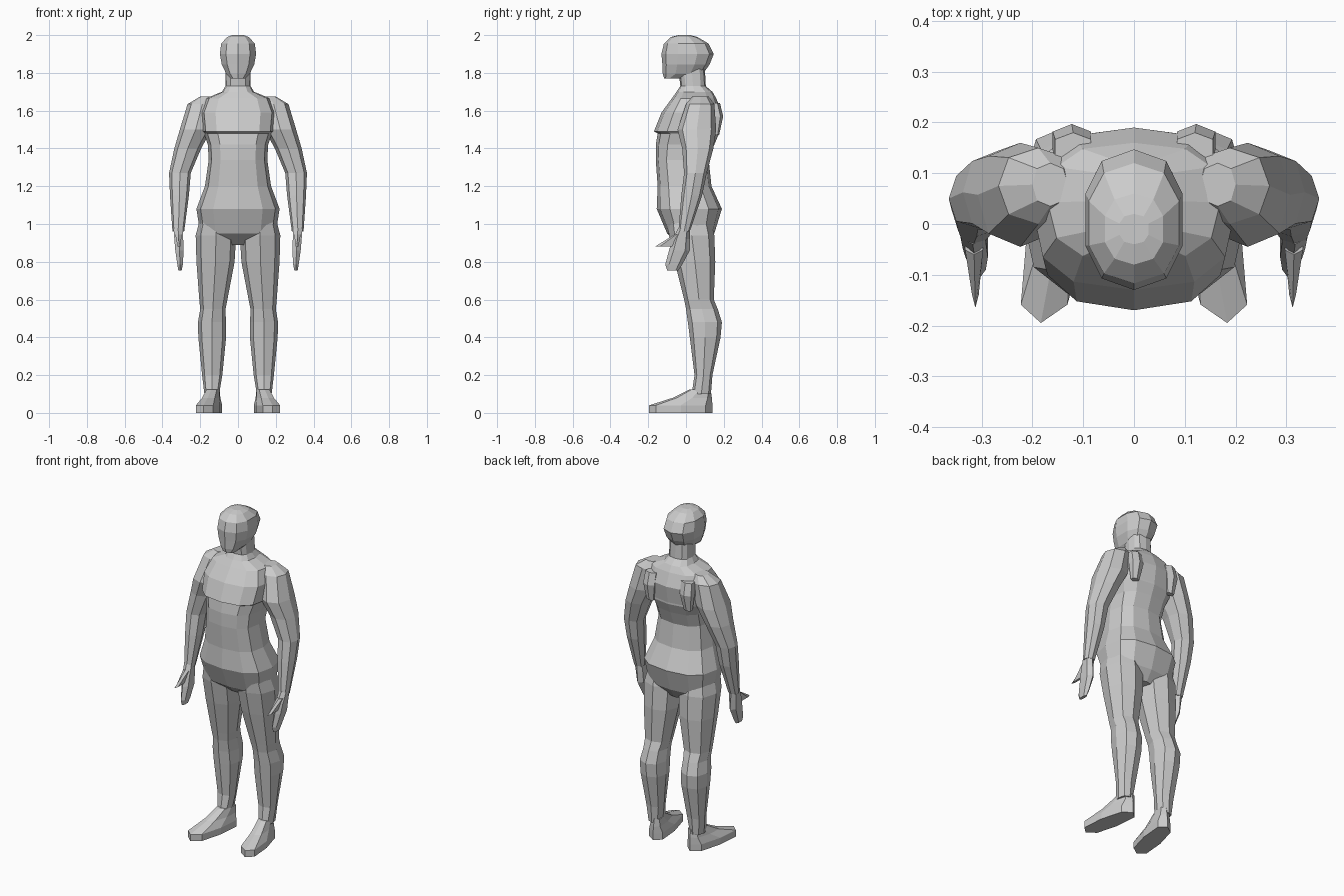
import bpy, bmesh
from math import sin, cos, tau, copysign

if "Cube" in bpy.data.objects:
    bpy.data.objects.remove(bpy.data.objects["Cube"])


def soften(value, power):
    """Push a sine or cosine outward so that the outline gets boxier."""
    return copysign(abs(value) ** power, value) if abs(value) > .001 else 0


def outline(section, sides, power, splay):
    """Horizontal polygon that fits the limits of a section."""
    height, left, right, front, back = section
    points = []
    for i in range(sides):
        angle = tau * i / sides
        x = (left + right) / 2 + soften(sin(angle), power) * (right - left) / 2
        y = (front + back) / 2 - soften(cos(angle), power) * (back - front) / 2
        points.append((x - splay * y, y, height))
    return points


def loft(name, landmarks, sides, power=.85, splay=0, pair=False):
    """Skin the sections at the landmarks; each becomes a vertex group."""
    bm = bmesh.new()
    loops = [[bm.verts.new(p) for p in outline(section, sides, power, splay)]
             for section in landmarks.values()]
    for low, high in zip(loops, loops[1:]):
        for i in range(sides):
            j = (i + 1) % sides
            bm.faces.new((low[i], low[j], high[j], high[i]))
    bm.faces.new(loops[0])
    bm.faces.new(loops[-1])
    bmesh.ops.recalc_face_normals(bm, faces=bm.faces)
    mesh = bpy.data.meshes.new(name)
    bm.to_mesh(mesh)
    bm.free()
    obj = bpy.data.objects.new(name, mesh)
    bpy.context.collection.objects.link(obj)
    for k, landmark in enumerate(landmarks):
        group = obj.vertex_groups.new(name=landmark)
        group.add(range(k * sides, (k + 1) * sides), 1, "REPLACE")
    if pair:
        obj.modifiers.new("Mirror", "MIRROR").use_mirror_merge = False


def centred(height, half_width, front, back):
    return height, -half_width, half_width, front, back


# Torso: height, half width, front, back
loft("torso", {
    "crotch": centred(.89, .05, -.03, .11),
    "groin": centred(.95, .2, -.1, .15),
    "hips": centred(1.08, .22, -.155, .19),
    "waist": centred(1.2, .175, -.15, .135),
    "belly": centred(1.34, .155, -.16, .12),
    "ribs": centred(1.42, .16, -.16, .15),
    "under_chest": centred(1.48, .18, -.15, .175),
    "chest_edge": centred(1.49, .19, -.17, .175),
    "upper_chest": centred(1.59, .2, -.13, .19),
    "collarbones": centred(1.665, .17, -.075, .16),
    "neck_base": centred(1.7, .085, -.05, .14),
    "neck": centred(1.73, .067, -.03, .105),
    "skull_joint": centred(1.82, .065, -.04, .1),
}, sides=12, power=.75)

# Head
loft("head", {
    "chin": centred(1.77, .04, -.115, -.03),
    "jaw": centred(1.795, .065, -.123, .09),
    "mouth": centred(1.845, .09, -.125, .125),
    "eyes": centred(1.9, .1, -.13, .147),
    "forehead": centred(1.955, .093, -.117, .12),
    "scalp": centred(1.99, .06, -.08, .06),
    "crown": centred(2, .03, -.04, .02),
}, sides=10)

# Shoulder blades as thin plates on the back
loft("shoulder_blades", {
    "lower_tip": (1.47, .1, .15, .14, .175),
    "ridge": (1.57, .08, .165, .13, .197),
    "upper_edge": (1.64, .08, .16, .12, .18),
}, sides=6, pair=True)

# Arms: height, inner side, outer side, front, back
loft("arms", {
    "shoulder_top": (1.675, .13, .2, .035, .12),
    "shoulder": (1.635, .11, .267, 0, .15),
    "armpit": (1.5, .14, .308, -.045, .16),
    "upper_arm": (1.4, .195, .337, -.02, .145),
    "elbow": (1.27, .25, .365, -.01, .11),
    "forearm": (1.15, .26, .36, -.025, .085),
    "wrist": (.96, .285, .347, -.04, .02),
}, sides=8, pair=True)

# Hands and thumbs
loft("hands", {
    "wrist": (.98, .29, .345, -.04, .02),
    "palm": (.92, .287, .34, -.07, .02),
    "knuckles": (.86, .285, .335, -.09, .02),
    "fingers": (.785, .29, .323, -.11, -.02),
    "fingertips": (.755, .297, .317, -.1, -.04),
}, sides=6, pair=True)
loft("thumbs", {
    "thumb_root": (.945, .295, .335, -.06, -.02),
    "thumb_tip": (.88, .305, .32, -.165, -.05),
}, sides=6, pair=True)

# Legs
loft("legs", {
    "hip": (1.03, .04, .2, -.1, .13),
    "thigh_top": (.94, .01, .224, -.09, .15),
    "thigh": (.8, .018, .22, -.06, .155),
    "above_knee": (.6, .056, .205, -.01, .147),
    "knee": (.55, .066, .2, 0, .168),
    "calf": (.48, .064, .212, .01, .19),
    "lower_calf": (.4, .063, .21, .02, .183),
    "shin": (.2, .083, .19, .045, .14),
    "ankle": (.1, .1, .178, .03, .132),
}, sides=8, pair=True)

# Feet, turned slightly outward
loft("feet", {
    "sole": (0, .09, .207, -.195, .14),
    "toe_top": (.04, .09, .207, -.195, .14),
    "instep": (.08, .105, .19, -.07, .137),
    "ankle": (.125, .11, .18, .02, .13),
}, sides=8, power=.7, splay=.18, pair=True)
